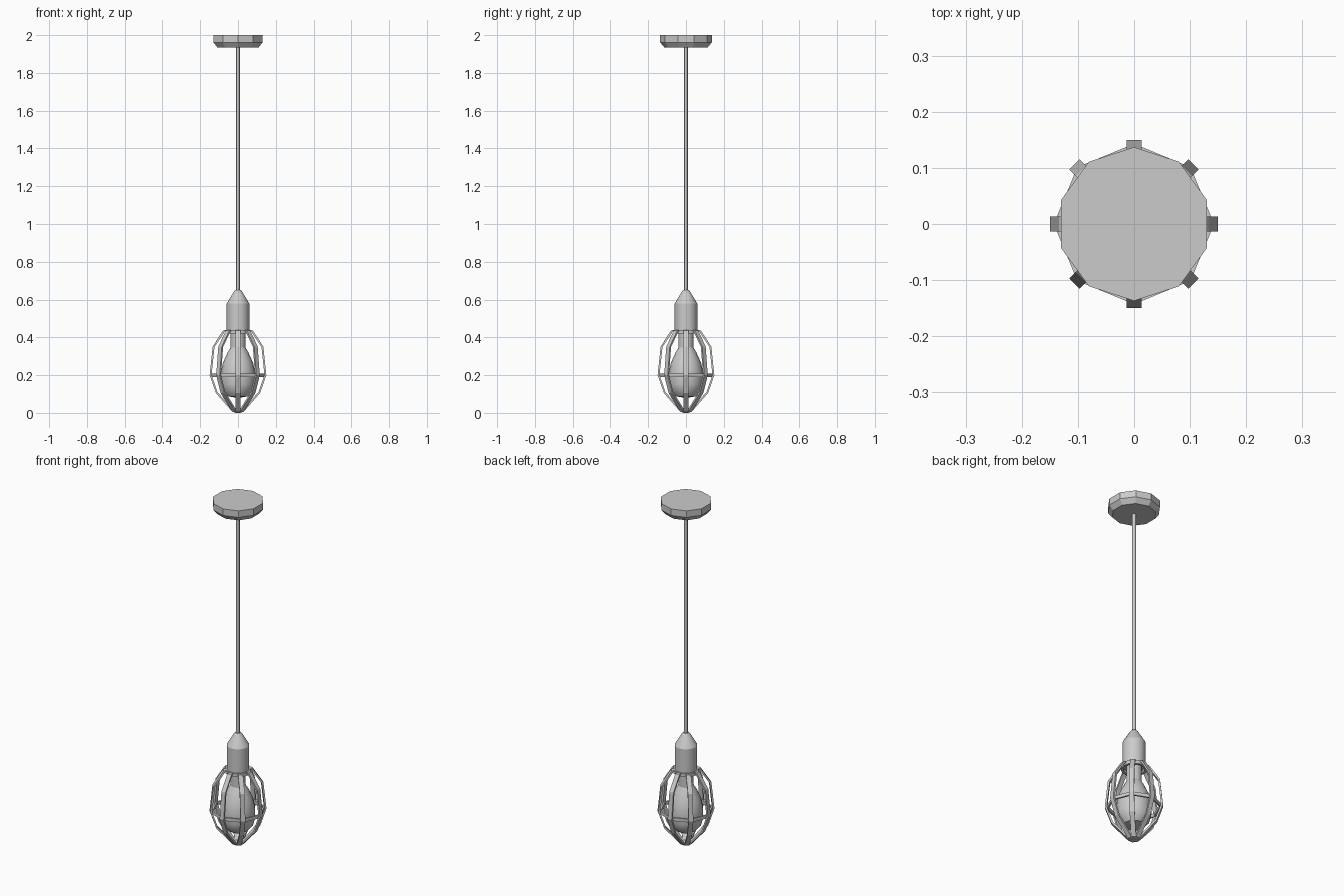
import bpy, bmesh, math
from mathutils import Vector

if "Cube" in bpy.data.objects:
    bpy.data.objects.remove(bpy.data.objects["Cube"])

metal = bpy.data.materials.new("light_grey")
metal.diffuse_color = (0.6, 0.6, 0.6, 1)
metal.use_nodes = True
metal.node_tree.nodes["Principled BSDF"].inputs["Base Color"].default_value = metal.diffuse_color


def finish(bm, name, smooth=None):
    bmesh.ops.recalc_face_normals(bm, faces=bm.faces)
    me = bpy.data.meshes.new(name)
    bm.to_mesh(me)
    bm.free()
    me.materials.append(metal)
    ob = bpy.data.objects.new(name, me)
    bpy.context.collection.objects.link(ob)
    if smooth:
        bpy.ops.object.select_all(action='DESELECT')
        ob.select_set(True)
        bpy.context.view_layer.objects.active = ob
        bpy.ops.object.shade_smooth_by_angle(angle=math.radians(smooth))
    return ob


def lathe(name, profile, sides, smooth=None, closed=False, start=math.pi / 2):
    """Revolve (radius, z) points about z; open profiles get end caps."""
    bm = bmesh.new()
    angles = [start + 2 * math.pi * i / sides for i in range(sides)]
    rings = [[bm.verts.new((r * math.cos(a), r * math.sin(a), z)) for a in angles]
             for r, z in profile]
    pairs = list(zip(rings, rings[1:]))
    if closed:
        pairs.append((rings[-1], rings[0]))
    else:
        bm.faces.new(rings[0])
        bm.faces.new(rings[-1])
    for a, b in pairs:
        for i in range(sides):
            j = (i + 1) % sides
            bm.faces.new((a[i], a[j], b[j], b[i]))
    return finish(bm, name, smooth)


def cage_bar(name, path, angle, width, thick):
    """Flat strip following (radius, z) points, turned about z."""
    bm = bmesh.new()
    out = Vector((math.cos(angle), math.sin(angle), 0))
    side = Vector((-math.sin(angle), math.cos(angle), 0)) * width / 2
    up = Vector((0, 0, 1))
    sections = []
    for i, (r, z) in enumerate(path):
        p, q = path[max(i - 1, 0)], path[min(i + 1, len(path) - 1)]
        t = Vector((q[0] - p[0], q[1] - p[1])).normalized()
        inward = (out * t.y - up * t.x) * thick
        c = out * r + up * z
        sections.append([bm.verts.new(v) for v in
                         (c - side, c + side, c + side + inward, c - side + inward)])
    for a, b in zip(sections, sections[1:]):
        for i in range(4):
            j = (i + 1) % 4
            bm.faces.new((a[i], a[j], b[j], b[i]))
    bm.faces.new(sections[0])
    bm.faces.new(sections[-1])
    return finish(bm, name)


# Ceiling mount, cord and lamp holder
lathe("ceiling_mount", [(0.137, 2.0), (0.137, 1.962), (0.115, 1.935)], 10)
lathe("cord", [(0.01, 1.94), (0.01, 0.63)], 8, 50)
lathe("socket", [(0.015, 0.65), (0.022, 0.642), (0.06, 0.578), (0.06, 0.435)], 16, 30)

# Bulb
lathe("bulb", [(0.04, 0.44), (0.04, 0.345), (0.055, 0.32), (0.08, 0.265),
               (0.092, 0.21), (0.09, 0.15), (0.08, 0.115), (0.055, 0.088),
               (0.02, 0.082)], 16, 30)

# Cage: collar, middle hoop and eight bars
lathe("cage_collar", [(0.068, 0.44), (0.068, 0.42), (0.055, 0.42), (0.055, 0.44)],
      16, 30, closed=True)
lathe("cage_hoop", [(0.143, 0.209), (0.143, 0.19), (0.133, 0.19), (0.133, 0.209)],
      8, closed=True)
bar_path = [(0.055, 0.44), (0.078, 0.437), (0.134, 0.352), (0.15, 0.2),
            (0.117, 0.105), (0.03, 0.006), (0.0, 0.0)]
for k in range(8):
    cage_bar(f"cage_bar_{k + 1}", bar_path, k * math.pi / 4, 0.026, 0.01)
